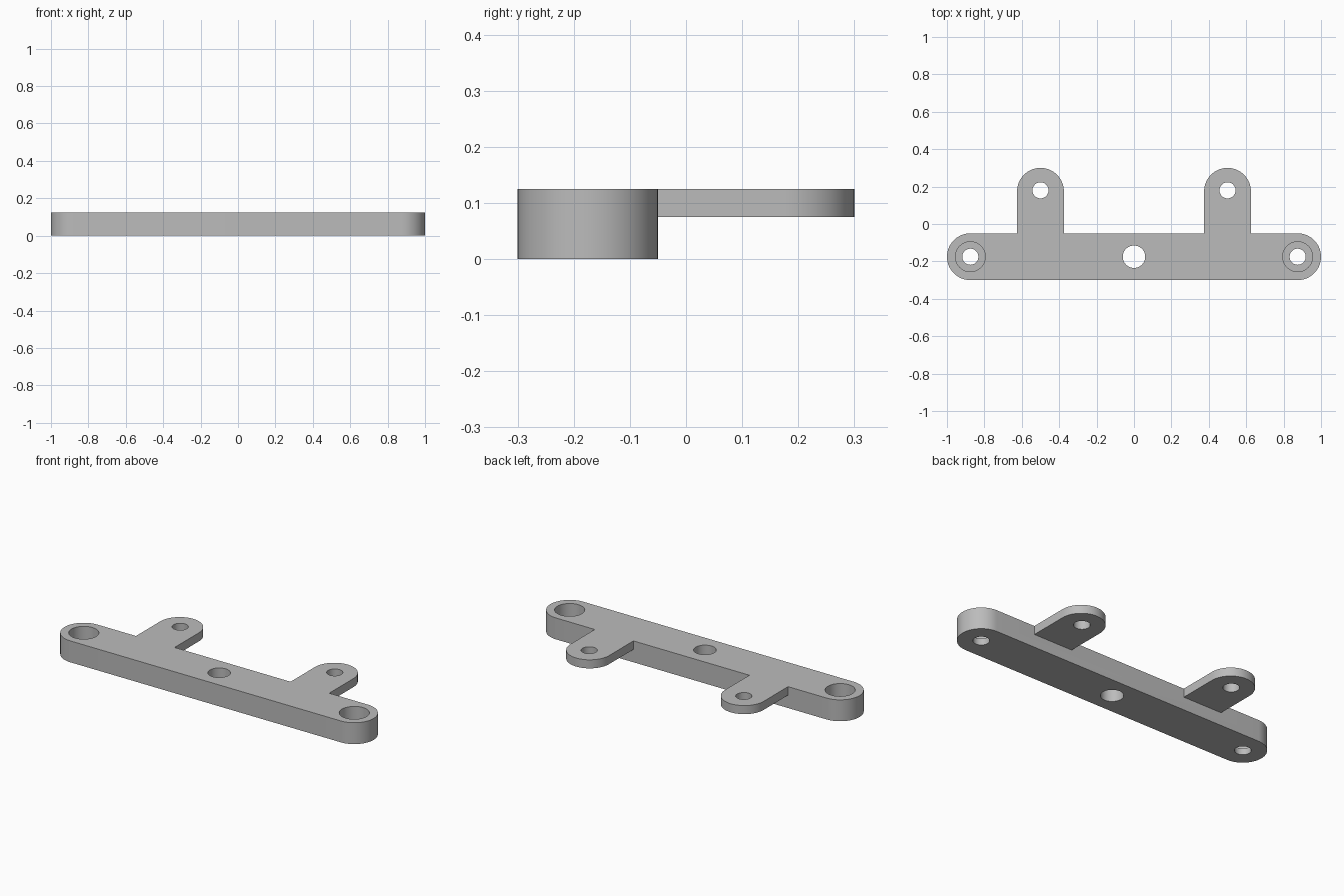
import bpy, bmesh, math

if "Cube" in bpy.data.objects:
    bpy.data.objects.remove(bpy.data.objects["Cube"])

TOP, R = 0.125, 0.125
BAR_Y, END_X, TAB_X, TAB_Y = -0.175, 0.875, 0.5, 0.175

grey = bpy.data.materials.new("plain grey")
grey.use_nodes = True
colour = (0.5, 0.5, 0.5, 1)
grey.diffuse_color = colour
grey.node_tree.nodes["Principled BSDF"].inputs["Base Color"].default_value = colour


def arc(cx, cy, r, start, sweep, n):
    return [(cx + r * math.cos(start + sweep * i / n),
             cy + r * math.sin(start + sweep * i / n)) for i in range(n + 1)]


def prism(name, outline, z0, z1):
    """Extrude a flat outline between two heights."""
    bm = bmesh.new()
    face = bm.faces.new([bm.verts.new((x, y, z0)) for x, y in outline])
    out = bmesh.ops.extrude_face_region(bm, geom=[face])
    verts = [v for v in out["geom"] if isinstance(v, bmesh.types.BMVert)]
    bmesh.ops.translate(bm, verts=verts, vec=(0, 0, z1 - z0))
    bmesh.ops.recalc_face_normals(bm, faces=bm.faces)
    mesh = bpy.data.meshes.new(name)
    bm.to_mesh(mesh)
    bm.free()
    mesh.materials.append(grey)
    obj = bpy.data.objects.new(name, mesh)
    bpy.context.collection.objects.link(obj)
    return obj


def combine(target, tool, operation):
    """Apply a boolean and discard the tool."""
    mod = target.modifiers.new(operation, 'BOOLEAN')
    mod.operation, mod.object, mod.solver = operation, tool, 'EXACT'
    bpy.context.view_layer.objects.active = target
    bpy.ops.object.modifier_apply(modifier=mod.name)
    bpy.data.objects.remove(tool)


def drill(x, y, r, z0=-0.1):
    cutter = prism("cutter", arc(x, y, r, 0, math.tau, 48)[:-1], z0, TOP + 0.1)
    combine(bracket, cutter, 'DIFFERENCE')


# Long bar with rounded ends
half = math.pi / 2
bracket = prism("mounting_bar",
                arc(END_X, BAR_Y, R, -half, math.pi, 32)
                + arc(-END_X, BAR_Y, R, half, math.pi, 32), 0, TOP)

# Thin rounded tabs, flush with the top of the bar
for side in (-1, 1):
    x = side * TAB_X
    outline = arc(x, TAB_Y, R, 0, math.pi, 32) + [(x - R, BAR_Y), (x + R, BAR_Y)]
    combine(bracket, prism("tab", outline, 0.075, TOP), 'UNION')

# Tab holes, counterbored end holes and the centre hole
for side in (-1, 1):
    drill(side * TAB_X, TAB_Y + 0.005, 0.043)
    drill(side * END_X, BAR_Y, 0.043)
    drill(side * END_X, BAR_Y, 0.08, TOP - 0.088)
drill(0, BAR_Y, 0.06)

# Smooth curved walls, sharp rims
bpy.ops.object.select_all(action='DESELECT')
bracket.select_set(True)
bpy.context.view_layer.objects.active = bracket
bpy.ops.object.shade_smooth_by_angle(angle=math.radians(30))
